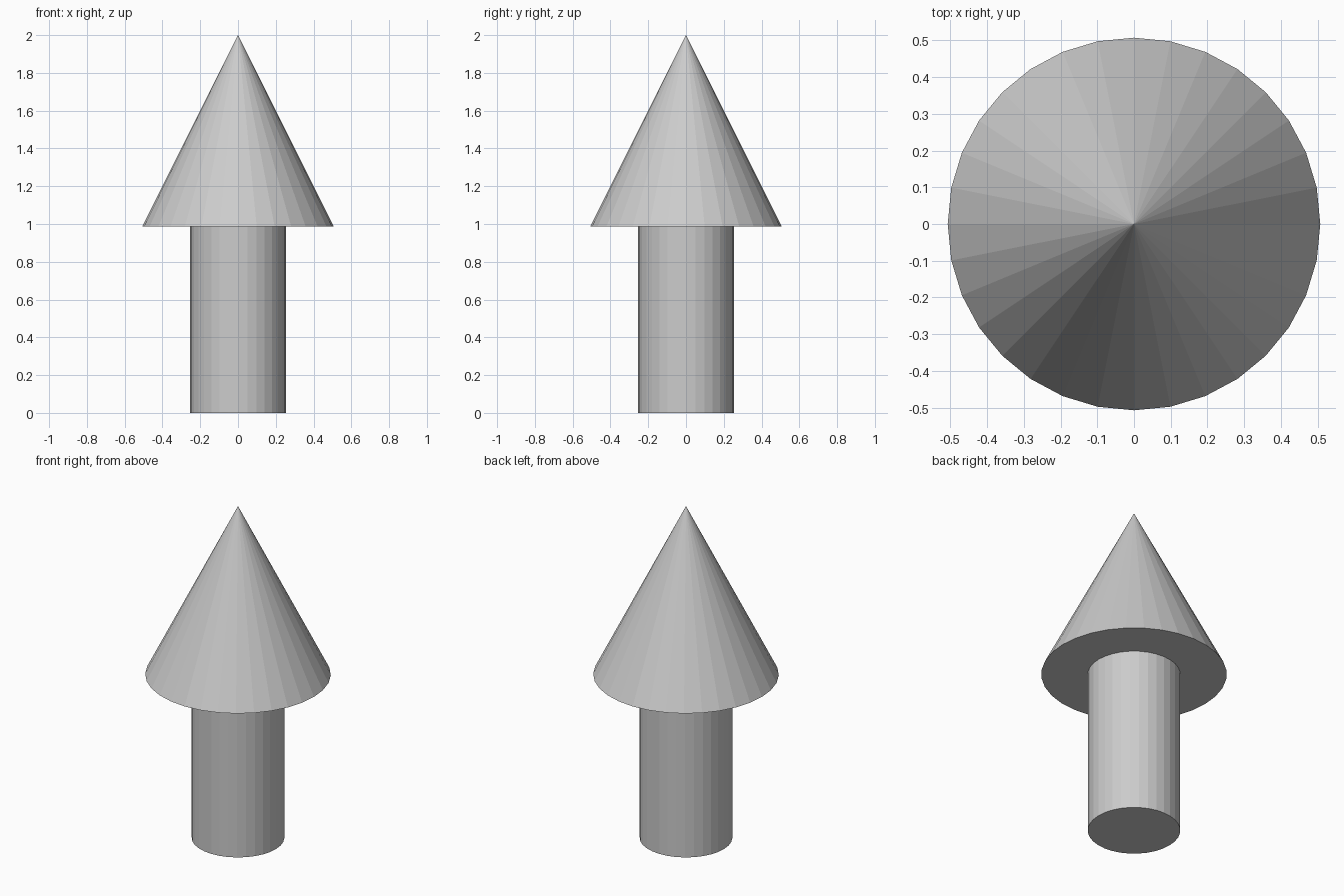
import bpy

if "Cube" in bpy.data.objects:
    bpy.data.objects.remove(bpy.data.objects["Cube"])

CONE_R, CONE_H = 0.507, 1.014
SHAFT_R, SHAFT_H = 0.253, 1.0

# Round shaft standing on the ground, its top just inside the head
bpy.ops.mesh.primitive_cylinder_add(vertices=32, radius=SHAFT_R, depth=SHAFT_H,
                                    location=(0, 0, SHAFT_H / 2))
bpy.context.object.name = "shaft"

# Cone head with its tip at z = 2
bpy.ops.mesh.primitive_cone_add(vertices=32, radius1=CONE_R, radius2=0, depth=CONE_H,
                                location=(0, 0, 2 - CONE_H / 2))
bpy.context.object.name = "cone_head"
